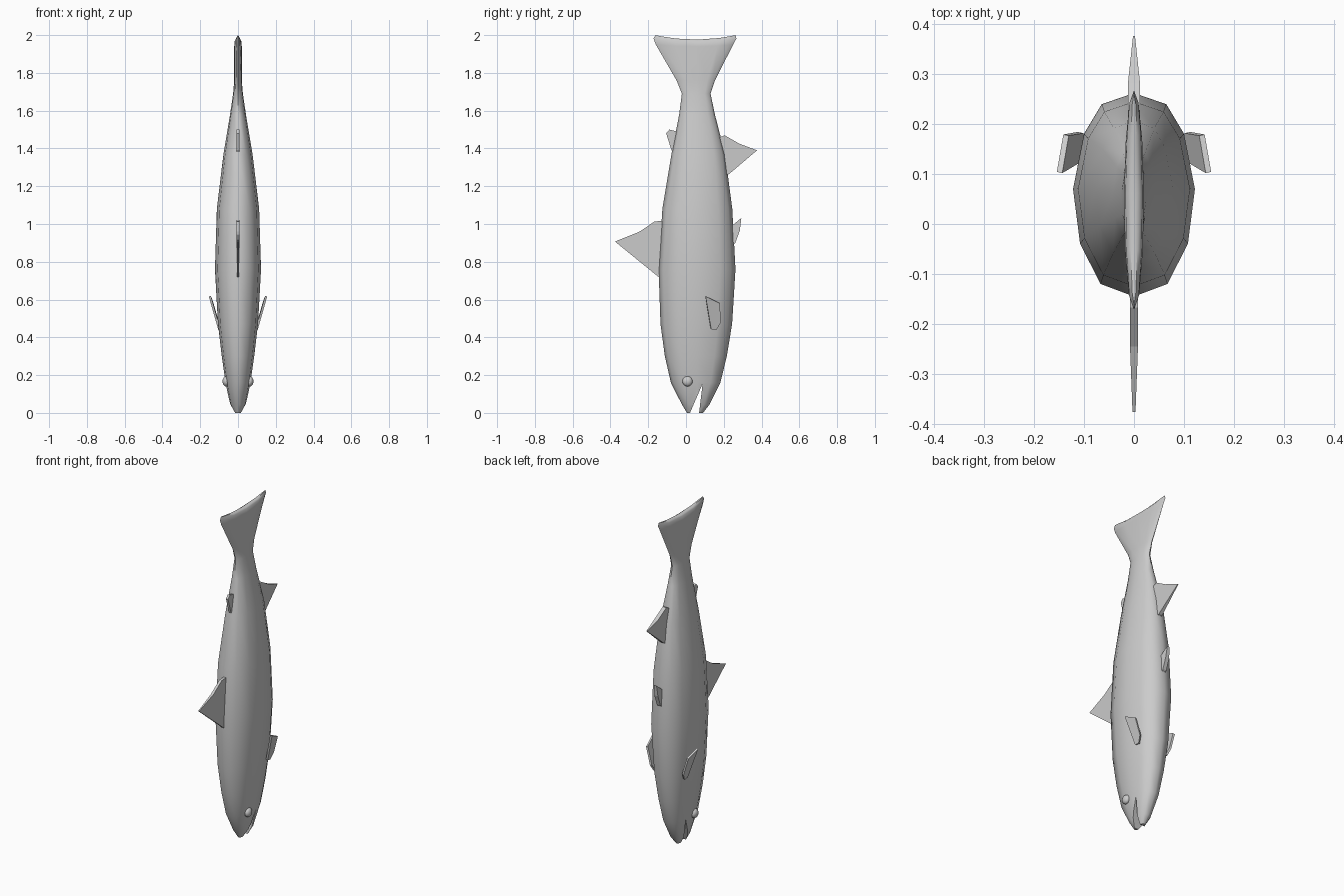
import bpy, bmesh
from mathutils import Vector

cube = bpy.data.objects.get("Cube")
if cube:
    bpy.data.objects.remove(cube)

grey = bpy.data.materials.new("silver_grey")
grey.use_nodes = True
COLOUR = (0.6, 0.6, 0.6, 1)
grey.diffuse_color = COLOUR
grey.node_tree.nodes["Principled BSDF"].inputs["Base Color"].default_value = COLOUR


def finish(name, bm, angle=None):
    """Turn a bmesh into a named, coloured object."""
    bmesh.ops.recalc_face_normals(bm, faces=bm.faces)
    mesh = bpy.data.meshes.new(name)
    bm.to_mesh(mesh)
    bm.free()
    mesh.materials.append(grey)
    ob = bpy.data.objects.new(name, mesh)
    bpy.context.collection.objects.link(ob)
    if angle:
        smooth(ob, angle)
    return ob


def smooth(ob, angle):
    bpy.ops.object.select_all(action="DESELECT")
    ob.select_set(True)
    bpy.context.view_layer.objects.active = ob
    bpy.ops.object.shade_smooth_by_angle(angle=angle)


def slab(name, points, across, angle=None):
    """Outline of (point, half thickness) thickened along a direction."""
    bm = bmesh.new()
    sides = []
    for s in (1, -1):
        sides.append([bm.verts.new(Vector(p) + Vector(across) * h * s) for p, h in points])
        bm.faces.new(sides[-1])
    n = len(points)
    for i in range(n):
        j = (i + 1) % n
        bm.faces.new((sides[0][i], sides[0][j], sides[1][j], sides[1][i]))
    return finish(name, bm, angle)


# Body and tail: one loft, nose down. Rows are z, front y, back y, half width, end dip
ROWS = [
    (0.0, 0.005, 0.09, 0.018, 0), (0.045, -0.022, 0.125, 0.042, 0),
    (0.16, -0.08, 0.182, 0.066, 0), (0.3, -0.112, 0.216, 0.086, 0),
    (0.47, -0.135, 0.244, 0.106, 0), (0.76, -0.145, 0.262, 0.122, 0),
    (1.08, -0.125, 0.245, 0.112, 0), (1.37, -0.077, 0.207, 0.077, 0),
    (1.58, -0.036, 0.153, 0.042, 0), (1.69, -0.022, 0.13, 0.026, 0),
    (1.76, -0.05, 0.153, 0.02, 0), (1.95, -0.16, 0.25, 0.02, 0.01),
    (1.982, -0.172, 0.267, 0.017, 0.012), (2.0, -0.162, 0.262, 0.007, 0.024),
]
HALF = [(0, 1), (0.53, 0.89), (0.82, 0.6), (1, 0.057), (0.885, -0.48), (0.55, -0.877), (0, -1)]
SECTION = HALF + [(-x, y) for x, y in HALF[-2:0:-1]]

bm = bmesh.new()
rings = []
for z, y0, y1, w, dip in ROWS:
    mid, half = (y0 + y1) / 2, (y1 - y0) / 2
    rings.append([bm.verts.new((x * w, mid + y * half, z - dip * (1 - y * y)))
                  for x, y in SECTION])
for low, high in zip(rings, rings[1:]):
    for i in range(len(SECTION)):
        j = (i + 1) % len(SECTION)
        bm.faces.new((low[i], low[j], high[j], high[i]))
bm.faces.new(rings[0])
for i in range(6):
    # Strip cap follows the concave tail edge
    a, b = rings[-1][i], rings[-1][i + 1]
    c, d = rings[-1][-(i + 1)], rings[-1][-i]
    bm.faces.new([a, b, c] if i == 0 else [a, b, d] if i == 5 else [a, b, c, d])
body = finish("body", bm)

# Mouth: wedge cut between the jaws
mouth_cutter = slab("mouth_cutter", [((0, 0.088, 0.155), 0.2), ((0, 0.017, -0.01), 0.2),
                                     ((0, 0.068, -0.01), 0.2)], (1, 0, 0))
mouth_cutter.hide_render = True
cut = body.modifiers.new("mouth", "BOOLEAN")
cut.operation = "DIFFERENCE"
cut.solver = "EXACT"
cut.object = mouth_cutter
bpy.context.view_layer.objects.active = body
bpy.ops.object.modifier_apply(modifier="mouth")
bpy.data.objects.remove(mouth_cutter)
smooth(body, 0.9)

# Fins on the centre line: y, z, half thickness
FINS = {
    "dorsal_fin": [(-0.12, 0.71, 0.006), (-0.146, 0.72, 0.006), (-0.376, 0.907, 0.003),
                   (-0.245, 0.96, 0.008), (-0.167, 1.013, 0.008), (-0.1, 1.02, 0.008)],
    "adipose_fin": [(-0.05, 1.36, 0.007), (-0.077, 1.39, 0.007), (-0.105, 1.48, 0.007),
                    (-0.088, 1.5, 0.007), (-0.03, 1.485, 0.007)],
    "anal_fin": [(0.2, 1.25, 0.012), (0.229, 1.265, 0.012), (0.376, 1.39, 0.002),
                 (0.283, 1.425, 0.012), (0.204, 1.47, 0.012), (0.16, 1.45, 0.012)],
    "pelvic_fin": [(0.24, 0.88, 0.012), (0.261, 0.9, 0.012), (0.285, 0.965, 0.012),
                   (0.293, 1.032, 0.008), (0.255, 1.0, 0.012), (0.23, 0.98, 0.012)],
}
for name, outline in FINS.items():
    slab(name, [((0, y, z), h) for y, z, h in outline], (1, 0, 0))

# Paired pectoral fins and eyes
PECTORAL = [(0.149, 0.103, 0.618), (0.136, 0.178, 0.582), (0.107, 0.183, 0.48),
            (0.098, 0.16, 0.44), (0.1, 0.132, 0.445)]
for side, s in (("left", 1), ("right", -1)):
    slab(side + "_pectoral_fin", [((s * x, y, z), 0.006) for x, y, z in PECTORAL],
         (s * 0.9, 0.2, -0.3))

    bm = bmesh.new()
    bmesh.ops.create_uvsphere(bm, u_segments=16, v_segments=10, radius=0.027)
    bmesh.ops.scale(bm, vec=(0.7, 1, 1), verts=bm.verts)
    bmesh.ops.translate(bm, vec=(s * 0.063, 0.008, 0.167), verts=bm.verts)
    finish(side + "_eye", bm, 1.0)
